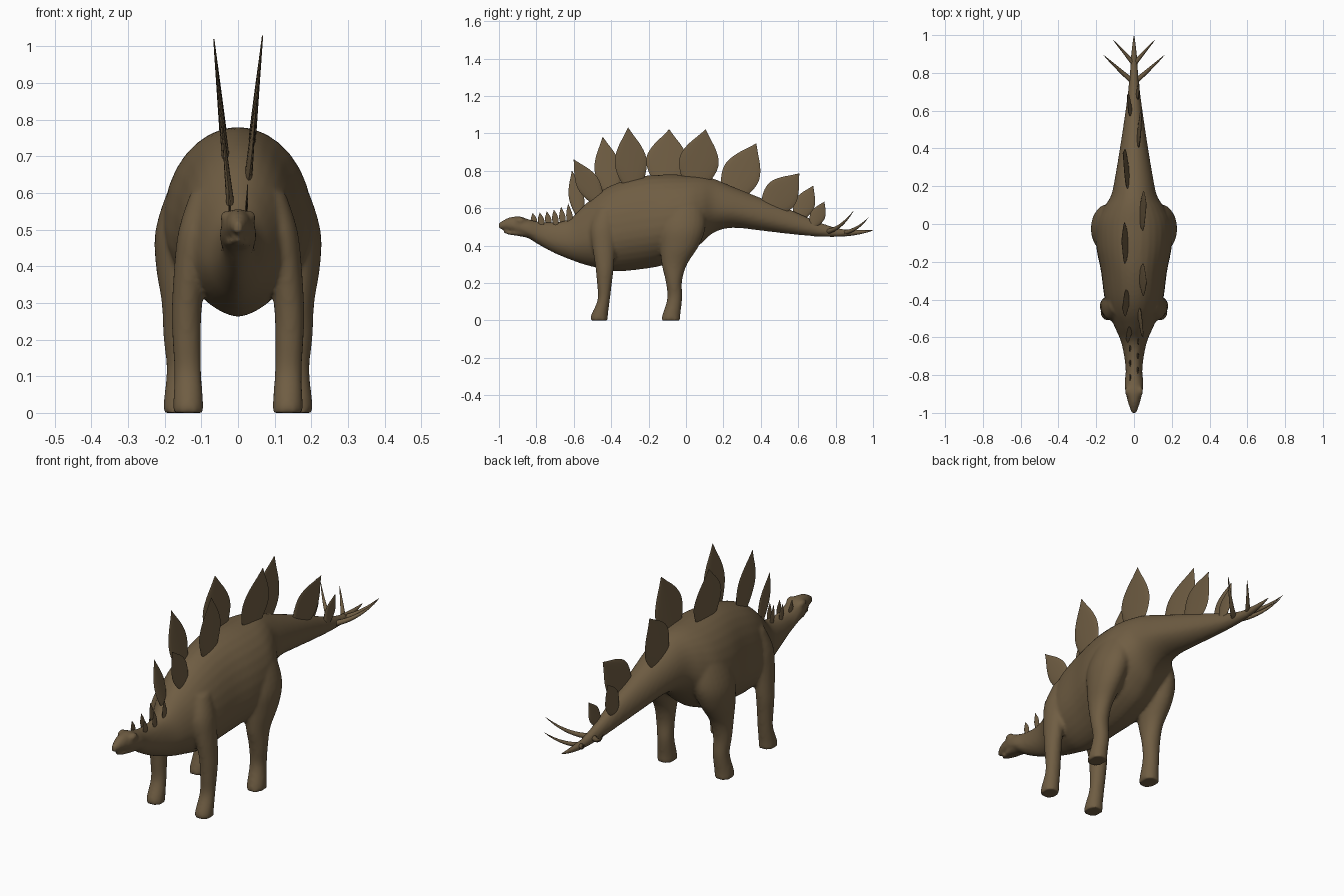
import bpy, bmesh, math
from mathutils import Vector, Matrix

if "Cube" in bpy.data.objects:
    bpy.data.objects.remove(bpy.data.objects["Cube"])

# One earthy brown for the whole animal
COLOUR = (0.16, 0.11, 0.056, 1)
skin = bpy.data.materials.new("brown_hide")
skin.use_nodes = True
skin.diffuse_color = COLOUR
bsdf = skin.node_tree.nodes["Principled BSDF"]
bsdf.inputs["Base Color"].default_value = COLOUR
bsdf.inputs["Roughness"].default_value = 0.8


def spline(rows, steps=4):
    """Catmull-Rom interpolation through rows of numbers."""
    out = []
    for i in range(len(rows) - 1):
        a, b = rows[max(i - 1, 0)], rows[i]
        c, d = rows[i + 1], rows[min(i + 2, len(rows) - 1)]
        for s in range(steps):
            t = s / steps
            out.append([q + t / 2 * (r - p + t * (2 * p - 5 * q + 4 * r - e
                        + t * (3 * (q - r) + e - p)))
                        for p, q, r, e in zip(a, b, c, d)])
    return out + [list(rows[-1])]


def loft(bm, rings, sides=24, keel=1.0):
    """Skin rings of (centre, side axis, upper axis, lower axis)."""
    loops = []
    for centre, u, up, down in rings:
        loop = []
        for k in range(sides):
            a = math.tau * k / sides
            c, s = math.cos(a), math.sin(a)
            if s < 0:
                c = math.copysign(abs(c) ** keel, c)
            loop.append(bm.verts.new(centre + u * c + (up if s > 0 else down) * s))
        loops.append(loop)
    for one, two in zip(loops, loops[1:]):
        for k in range(sides):
            n = (k + 1) % sides
            bm.faces.new((one[k], one[n], two[n], two[k]))
    bm.faces.new(loops[0])
    bm.faces.new(loops[-1])


def finish(name, bm, angle=50):
    bmesh.ops.recalc_face_normals(bm, faces=bm.faces)
    mesh = bpy.data.meshes.new(name)
    bm.to_mesh(mesh)
    bm.free()
    mesh.materials.append(skin)
    obj = bpy.data.objects.new(name, mesh)
    bpy.context.collection.objects.link(obj)
    bpy.ops.object.select_all(action='DESELECT')
    obj.select_set(True)
    bpy.context.view_layer.objects.active = obj
    bpy.ops.object.shade_smooth_by_angle(angle=math.radians(angle))
    return obj


def trunk(bm, rows, keel):
    """Rows: y, top, bottom, half width."""
    rings = []
    for y, top, bottom, w in spline(rows):
        mid = bottom + 0.43 * (top - bottom)
        rings.append((Vector((0, y, mid)), Vector((w, 0, 0)),
                      Vector((0, 0, top - mid)), Vector((0, 0, mid - bottom))))
    loft(bm, rings, 32, keel)


def leg(bm, rows, side):
    """Rows: z, x, y, half width in x, half width in y."""
    rings = []
    for z, x, y, rx, ry in spline(rows):
        v = Vector((0, ry, 0))
        rings.append((Vector((side * x, y, z)), Vector((rx, 0, 0)), v, v))
    loft(bm, rings)


# Head, body and tail
bm = bmesh.new()
trunk(bm, [
    (-1.0, .522, .487, .012), (-.97, .54, .487, .024), (-.94, .552, .475, .033),
    (-.89, .557, .455, .045), (-.84, .54, .437, .05), (-.78, .527, .40, .044),
    (-.70, .524, .358, .052), (-.62, .545, .325, .07), (-.55, .61, .30, .10),
    (-.47, .68, .28, .135), (-.38, .73, .262, .158), (-.25, .768, .272, .175),
    (-.12, .78, .295, .20), (0, .778, .345, .20), (.08, .773, .41, .165),
    (.15, .757, .47, .122), (.25, .715, .495, .10), (.4, .655, .48, .075),
    (.55, .595, .462, .052), (.7, .53, .448, .032), (.82, .492, .446, .021),
    (.92, .483, .46, .011)], 1.25)

# Lower jaw and brows
trunk(bm, [(-.975, .479, .468, .010), (-.95, .478, .459, .02),
           (-.9, .48, .452, .034), (-.84, .49, .44, .036)], 1)
for side in (1, -1):
    place = Matrix.Translation((side * .033, -.885, .534)) @ Matrix.Diagonal((.016, .028, .018, 1))
    bmesh.ops.create_uvsphere(bm, u_segments=12, v_segments=8, radius=1, matrix=place)

# Four legs merging into shoulders and hips
for side in (1, -1):
    leg(bm, [(0, .136, -.465, .042, .048), (.03, .136, -.462, .041, .045),
             (.11, .137, -.44, .037, .033), (.2, .14, -.436, .039, .04),
             (.28, .14, -.435, .041, .049), (.4, .13, -.44, .044, .062),
             (.5, .112, -.44, .05, .07), (.6, .08, -.42, .05, .06)], side)
    leg(bm, [(0, .161, -.08, .044, .052), (.03, .16, -.078, .043, .048),
             (.12, .156, -.06, .039, .04), (.21, .16, -.065, .044, .044),
             (.3, .158, -.062, .05, .068), (.4, .153, -.035, .071, .105),
             (.5, .14, -.02, .085, .125), (.62, .105, -.01, .08, .11),
             (.7, .07, 0, .06, .08)], side)

body = finish("body", bm, 180)
remesh = body.modifiers.new("merge", 'REMESH')
remesh.mode = 'VOXEL'
remesh.voxel_size = 0.009
remesh.use_smooth_shade = True
relax = body.modifiers.new("relax", 'SMOOTH')
relax.factor = 0.5
relax.iterations = 5


# Leaf-shaped back plates, leaning outwards in two alternating rows
def plate(name, side, base, tip, width, thick=.011):
    def place(y, z):
        return Vector((side * (.02 + .1 * max(z - .56, 0)), y, z))
    start, end = place(*base), place(*tip)
    axis = (end - start).normalized()
    across = Vector((1, 0, 0)).cross(axis).normalized()
    normal = axis.cross(across)
    shape = spline([(0, .55), (.15, .82), (.35, 1), (.52, .95),
                    (.7, .68), (.86, .32), (1, .015)], 3)
    rings = []
    for t, w in shape:
        v = normal * thick * (1 - .85 * t)
        rings.append((start.lerp(end, t), across * w * width / 2, v, v))
    bm = bmesh.new()
    loft(bm, rings, 16)
    finish(name, bm)


PLATES = [
    (-1, (-.57, .57), (-.61, .80), .08), (1, (-.47, .64), (-.60, .86), .12),
    (-1, (-.40, .69), (-.445, .98), .14), (1, (-.285, .72), (-.31, 1.03), .17),
    (-1, (-.11, .74), (-.09, 1.02), .22), (1, (.045, .73), (.105, 1.02), .21),
    (-1, (.24, .67), (.375, .945), .20), (1, (.44, .59), (.605, .785), .18),
    (-1, (.60, .55), (.68, .72), .11), (1, (.68, .51), (.74, .635), .08)]
for i, (side, base, tip, width) in enumerate(PLATES):
    plate(f"back_plate_{i + 1}", side, base, tip, width)

# Small neck plates
for i in range(6):
    y = -.82 + .038 * i
    height = .575 + .002 * i * i
    plate(f"neck_plate_{i + 1}", 1 if i % 2 else -1, (y + .012, .505), (y, height), .034, .006)


# Curved tail spikes and the pointed tail tip
def spike(name, start, bend, end, radius):
    start, bend, end = Vector(start), Vector(bend), Vector(end)
    axis = (end - start).normalized()
    u = axis.orthogonal().normalized()
    v = axis.cross(u)
    rings = []
    for i in range(10):
        t = i / 9
        r = radius * (1 - t) ** .8 + .0005
        centre = start.lerp(bend, t).lerp(bend.lerp(end, t), t)
        rings.append((centre, u * r, v * r, v * r))
    bm = bmesh.new()
    loft(bm, rings, 12)
    finish(name, bm)


for label, side in (("left", 1), ("right", -1)):
    spike(f"front_tail_spike_{label}", (side * .008, .755, .475),
          (side * .095, .83, .49), (side * .162, .895, .585), .014)
    spike(f"rear_tail_spike_{label}", (side * .004, .85, .47),
          (side * .06, .92, .485), (side * .112, .975, .55), .012)
spike("tail_tip", (0, .85, .468), (0, .93, .468), (0, 1.0, .482), .019)
